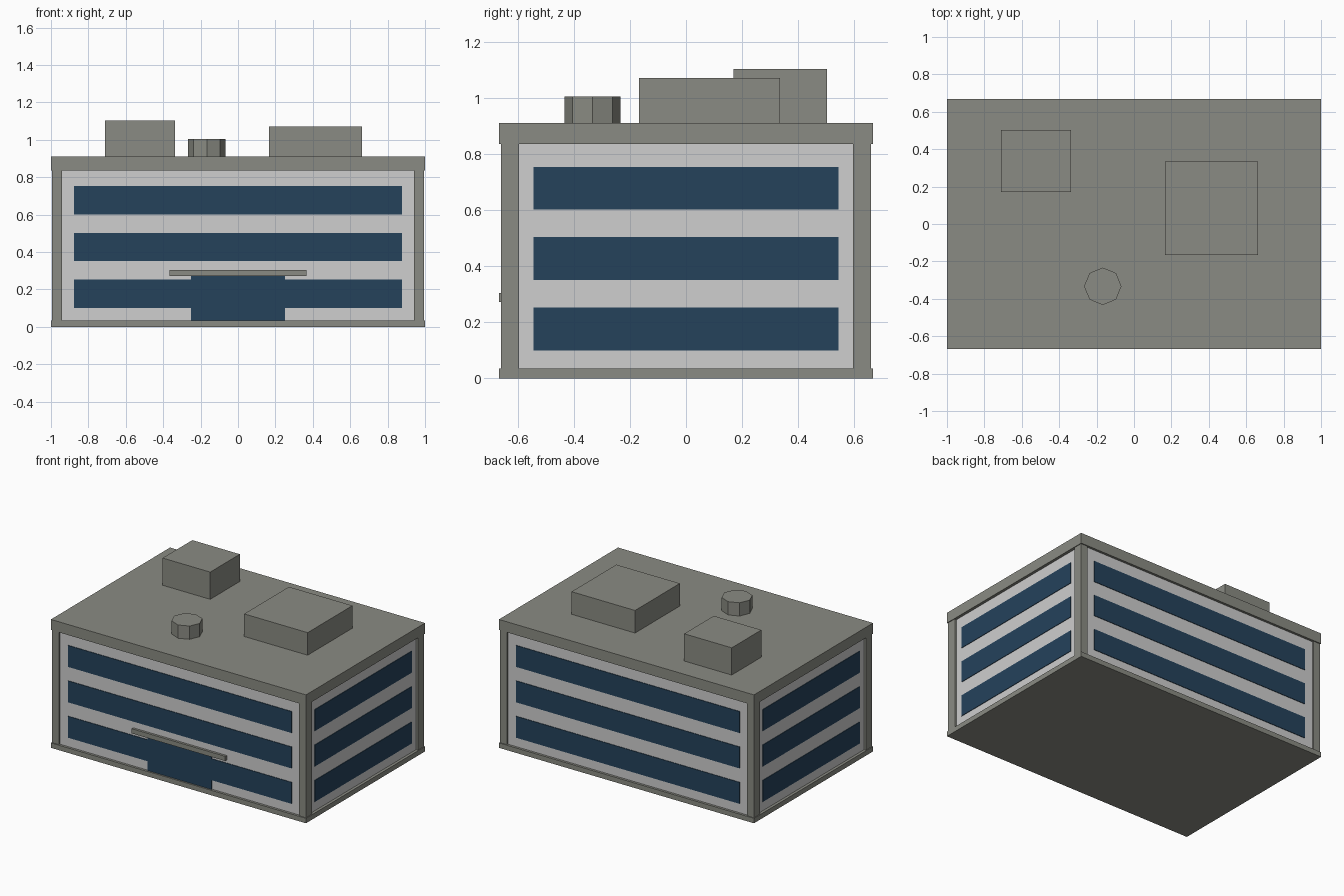
import bpy

cube = bpy.data.objects.get("Cube")
if cube:
    bpy.data.objects.remove(cube, do_unlink=True)


def make_material(name, rgb):
    mat = bpy.data.materials.new(name)
    mat.use_nodes = True
    colour = (*rgb, 1.0)
    mat.diffuse_color = colour
    mat.node_tree.nodes["Principled BSDF"].inputs["Base Color"].default_value = colour
    return mat


concrete = make_material("concrete grey", (0.255, 0.26, 0.227))
plaster = make_material("pale wall", (0.62, 0.62, 0.62))
glass = make_material("dark blue glass", (0.018, 0.054, 0.105))


def box(name, xs, ys, zs, mat):
    """Box spanning the given (low, high) range on each axis."""
    spans = (xs, ys, zs)
    bpy.ops.mesh.primitive_cube_add(size=1, location=[(a + b) / 2 for a, b in spans])
    obj = bpy.context.object
    obj.name = name
    obj.scale = [b - a for a, b in spans]
    bpy.ops.object.transform_apply(location=False, rotation=False, scale=True)
    obj.data.materials.append(mat)
    return obj


def both(v):
    return (-v, v)


HALF_X, HALF_Y = 1.0, 0.667
WALL_X, WALL_Y = 0.98, 0.65
BASE, EAVES, ROOF = 0.035, 0.835, 0.91
PLATE = 0.004

# Main body
box("base_slab", both(HALF_X), both(HALF_Y), (0, BASE), concrete)
box("walls", both(WALL_X), both(WALL_Y), (BASE, EAVES), plaster)
box("roof_slab", both(HALF_X), both(HALF_Y), (EAVES, ROOF), concrete)

# Corner pillars
for sx, side in ((-1, "right"), (1, "left")):
    for sy, end in ((-1, "front"), (1, "back")):
        box(f"{end}_{side}_pillar", sorted((sx * 0.942, sx * 0.995)),
            sorted((sy * 0.595, sy * 0.66)), (BASE, EAVES), concrete)

# Window bands on each storey, all four sides
for storey in range(3):
    low = 0.1 + 0.251 * storey
    band = (low, low + 0.152)
    for sign, end, side in ((-1, "front", "right"), (1, "back", "left")):
        box(f"{end}_window_band_{storey + 1}", both(0.877),
            sorted((sign * WALL_Y, sign * (WALL_Y + PLATE))), band, glass)
        box(f"{side}_window_band_{storey + 1}",
            sorted((sign * WALL_X, sign * (WALL_X + PLATE))), both(0.543), band, glass)

# Entrance
box("entrance_door", both(0.252), (-WALL_Y - PLATE * 1.5, -WALL_Y), (BASE, 0.272), glass)
box("entrance_canopy", both(0.367), (-HALF_Y, -WALL_Y), (0.272, 0.305), concrete)

# Rooftop units
box("stair_housing", (-0.71, -0.337), (0.17, 0.502), (ROOF, 1.103), concrete)
box("plant_room", (0.165, 0.663), (-0.167, 0.335), (ROOF, 1.07), concrete)
bpy.ops.mesh.primitive_cylinder_add(vertices=8, radius=0.1, depth=1.004 - ROOF,
                                    location=(-0.167, -0.333, (ROOF + 1.004) / 2))
vent = bpy.context.object
vent.name = "roof_vent"
vent.data.materials.append(concrete)
